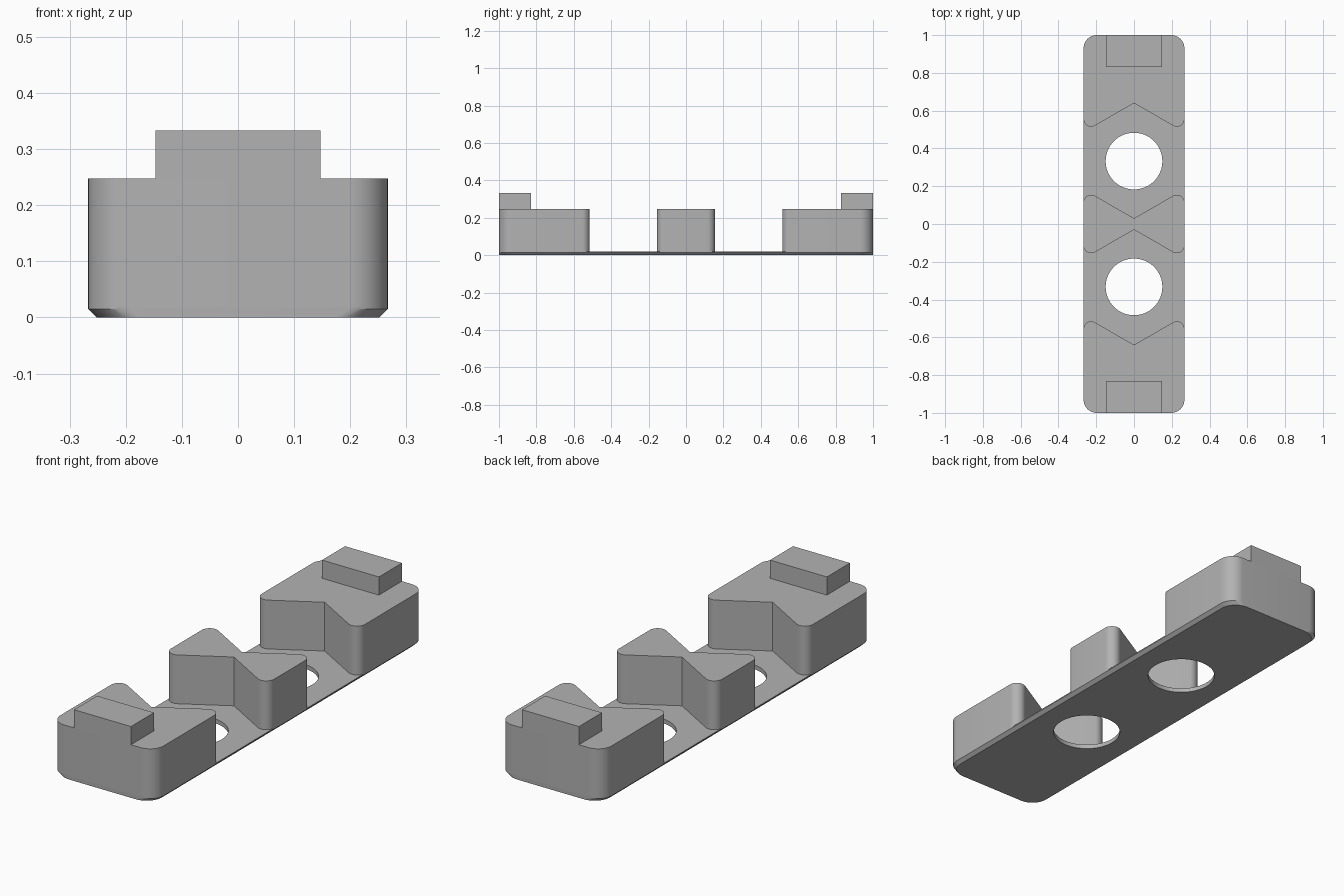
import bpy, bmesh, math
from mathutils import Vector

if "Cube" in bpy.data.objects:
    bpy.data.objects.remove(bpy.data.objects["Cube"], do_unlink=True)

HALF_W, PLATE_TOP, BLOCK_TOP, TAB_TOP = 0.267, 0.02, 0.248, 0.333
CHAMFER = 0.015

grey = bpy.data.materials.new("plain grey")
grey.use_nodes = True
grey.diffuse_color = (0.45, 0.45, 0.45, 1)
grey.node_tree.nodes["Principled BSDF"].inputs["Base Color"].default_value = grey.diffuse_color


def fillet(corners, steps=12):
    """Round the corners (x, y, radius) of an outline."""
    out = []
    for i, (x, y, r) in enumerate(corners):
        p = Vector((x, y))
        if r == 0:
            out.append(p)
            continue
        a = (Vector(corners[i - 1][:2]) - p).normalized()
        b = (Vector(corners[(i + 1) % len(corners)][:2]) - p).normalized()
        half = a.angle(b) / 2
        centre = p + (a + b).normalized() * r / math.sin(half)
        start = p + a * r / math.tan(half) - centre
        end = p + b * r / math.tan(half) - centre
        sweep = start.angle(end)
        for k in range(steps + 1):
            t = k / steps
            out.append(centre + (start * math.sin((1 - t) * sweep)
                                 + end * math.sin(t * sweep)) / math.sin(sweep))
    return out


def loft(name, layers):
    """Stack outlines, given as (outline, z), into a closed solid."""
    bm = bmesh.new()
    loops = [[bm.verts.new((p.x, p.y, z)) for p in pts] for pts, z in layers]
    n = len(loops[0])
    for low, high in zip(loops, loops[1:]):
        for i in range(n):
            j = (i + 1) % n
            bm.faces.new((low[i], low[j], high[j], high[i]))
    bm.faces.new(loops[0])
    bm.faces.new(loops[-1])
    bmesh.ops.recalc_face_normals(bm, faces=bm.faces)
    mesh = bpy.data.meshes.new(name)
    bm.to_mesh(mesh)
    bm.free()
    mesh.materials.append(grey)
    obj = bpy.data.objects.new(name, mesh)
    bpy.context.collection.objects.link(obj)
    return obj


def smooth(obj):
    bpy.ops.object.select_all(action="DESELECT")
    obj.select_set(True)
    bpy.context.view_layer.objects.active = obj
    bpy.ops.object.shade_smooth_by_angle(angle=math.radians(25))


def rectangle(w, l, r):
    return fillet([(-w, -l, r), (w, -l, r), (w, l, r), (-w, l, r)])


# Base plate, chamfered below along its long sides
outline = rectangle(HALF_W, 1, 0.07)
plate = loft("base_plate", [(rectangle(HALF_W - CHAMFER, 1, 0.08), 0),
                            (outline, CHAMFER), (outline, PLATE_TOP)])

# Two round holes through the plate
for y in (-0.333, 0.333):
    circle = [Vector((0.15 * math.cos(a), y + 0.15 * math.sin(a)))
              for a in (math.tau * k / 64 for k in range(64))]
    cutter = loft("hole_cutter", [(circle, -0.1), (circle, 0.1)])
    cutter.hide_render = True
    mod = plate.modifiers.new("hole", "BOOLEAN")
    mod.operation, mod.solver, mod.object = "DIFFERENCE", "EXACT", cutter
    bpy.context.view_layer.objects.active = plate
    bpy.ops.object.modifier_apply(modifier=mod.name)
    bpy.data.objects.remove(cutter, do_unlink=True)
smooth(plate)

# End blocks with a V notch facing inward, and a raised tab on each
rise = HALF_W * math.tan(math.radians(30))
for side, s in (("front", -1), ("back", 1)):
    block = fillet([(-HALF_W, s, 0.07), (HALF_W, s, 0.07),
                    (HALF_W, s * (0.64 - rise), 0.04), (0, s * 0.64, 0),
                    (-HALF_W, s * (0.64 - rise), 0.04)])
    smooth(loft(side + "_block", [(block, PLATE_TOP), (block, BLOCK_TOP)]))
    tab = [Vector((x, y * s)) for x, y in ((-0.147, 0.83), (0.147, 0.83), (0.147, 1), (-0.147, 1))]
    loft(side + "_tab", [(tab, BLOCK_TOP), (tab, TAB_TOP)])

# Middle block, notched on both faces
y = 0.03 + rise
middle = fillet([(-HALF_W, -y, 0.04), (0, -0.03, 0), (HALF_W, -y, 0.04),
                 (HALF_W, y, 0.04), (0, 0.03, 0), (-HALF_W, y, 0.04)])
smooth(loft("middle_block", [(middle, PLATE_TOP), (middle, BLOCK_TOP)]))
